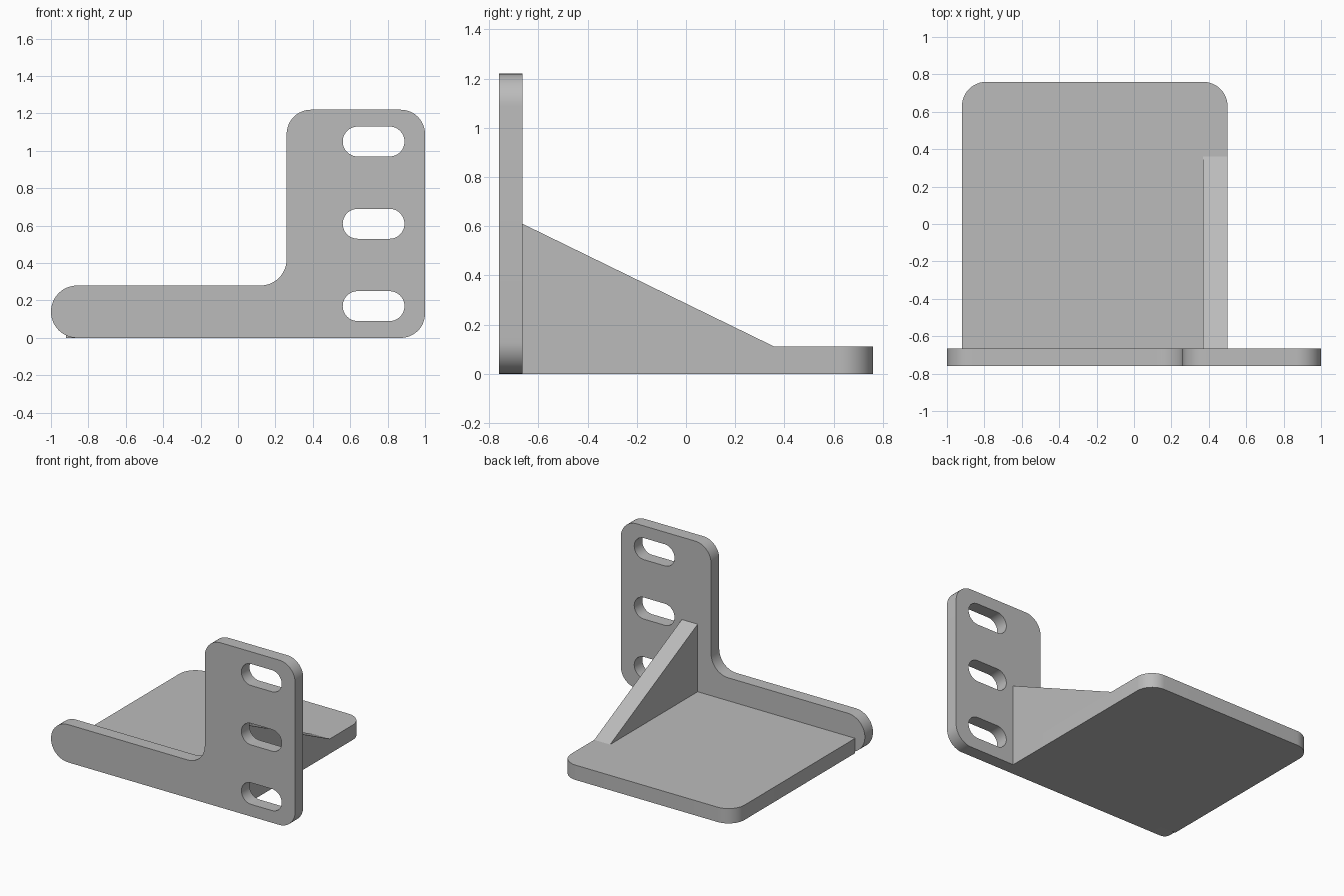
import bpy, bmesh, math
from mathutils import Vector, Matrix

cube = bpy.data.objects.get("Cube")
if cube:
    bpy.data.objects.remove(cube, do_unlink=True)

grey = bpy.data.materials.new("plain grey")
grey.use_nodes = True
grey.diffuse_color = (0.5, 0.5, 0.5, 1)
grey.node_tree.nodes["Principled BSDF"].inputs["Base Color"].default_value = (0.5, 0.5, 0.5, 1)

# Axis frames: columns are the world directions of profile x, profile y and depth
FLAT = Matrix.Identity(4)
FACING_FRONT = Matrix(((1, 0, 0, 0), (0, 0, -1, 0), (0, 1, 0, 0), (0, 0, 0, 1)))
FACING_SIDE = Matrix(((0, 0, 1, 0), (1, 0, 0, 0), (0, 1, 0, 0), (0, 0, 0, 1)))


def rounded(corners, steps=12):
    """Outline from (x, y, radius) corners, each replaced by a tangent arc."""
    out = []
    for i, (x, y, r) in enumerate(corners):
        p = Vector((x, y))
        if r == 0:
            out.append(p)
            continue
        a = (Vector(corners[i - 1][:2]) - p).normalized()
        b = (Vector(corners[(i + 1) % len(corners)][:2]) - p).normalized()
        for k in range(steps + 1):
            t = k / steps * math.pi / 2
            q = p + a * r * (1 - math.sin(t)) + b * r * (1 - math.cos(t))
            if not out or (q - out[-1]).length > 1e-4:
                out.append(q)
    if (out[0] - out[-1]).length < 1e-4:
        out.pop()
    return out


def rectangle(x0, x1, y0, y1, r):
    return rounded([(x0, y0, r), (x1, y0, r), (x1, y1, r), (x0, y1, r)])


def slab(name, outlines, frame, near, far):
    """Extrude outlines (first solid, others holes) along the frame's depth axis."""
    curve = bpy.data.curves.new(name, 'CURVE')
    curve.dimensions = '2D'
    curve.fill_mode = 'BOTH'
    curve.extrude = abs(far - near) / 2
    for pts in outlines:
        s = curve.splines.new('POLY')
        s.points.add(len(pts) - 1)
        for sp, p in zip(s.points, pts):
            sp.co = (p.x, p.y, 0, 1)
        s.use_cyclic_u = True
    temp = bpy.data.objects.new(name + " profile", curve)
    bpy.context.collection.objects.link(temp)
    mesh = bpy.data.meshes.new_from_object(
        temp.evaluated_get(bpy.context.evaluated_depsgraph_get()))
    bpy.data.objects.remove(temp, do_unlink=True)
    bpy.data.curves.remove(curve)

    bm = bmesh.new()
    bm.from_mesh(mesh)
    bmesh.ops.remove_doubles(bm, verts=bm.verts, dist=1e-5)
    bmesh.ops.transform(bm, verts=bm.verts,
                        matrix=frame @ Matrix.Translation((0, 0, (near + far) / 2)))
    bmesh.ops.recalc_face_normals(bm, faces=bm.faces)
    bm.to_mesh(mesh)
    bm.free()
    mesh.materials.clear()
    mesh.materials.append(grey)
    obj = bpy.data.objects.new(name, mesh)
    bpy.context.collection.objects.link(obj)
    bpy.ops.object.select_all(action='DESELECT')
    obj.select_set(True)
    bpy.context.view_layer.objects.active = obj
    bpy.ops.object.shade_smooth_by_angle(angle=math.radians(30))
    return obj


# Upright L-shaped mounting plate with three slots
plate = rounded([(-1, 0, 0.14), (1, 0, 0.13), (1, 1.22, 0.13), (0.26, 1.22, 0.13),
                 (0.26, 0.28, 0.14), (-1, 0.28, 0.14)])
slots = [rectangle(0.56, 0.89, z - 0.08, z + 0.08, 0.08) for z in (0.17, 0.61, 1.05)]
slab("mounting_plate", [plate] + slots, FACING_FRONT, 0.665, 0.76)

# Flat shelf with rounded rear corners
shelf = rounded([(-0.92, -0.665, 0), (0.5, -0.665, 0), (0.5, 0.76, 0.13), (-0.92, 0.76, 0.13)])
slab("shelf", [shelf], FLAT, 0, 0.11)

# Triangular brace between shelf and plate
brace = rounded([(-0.665, 0.11, 0), (0.36, 0.11, 0), (-0.665, 0.61, 0)])
slab("brace", [brace], FACING_SIDE, 0.37, 0.5)
